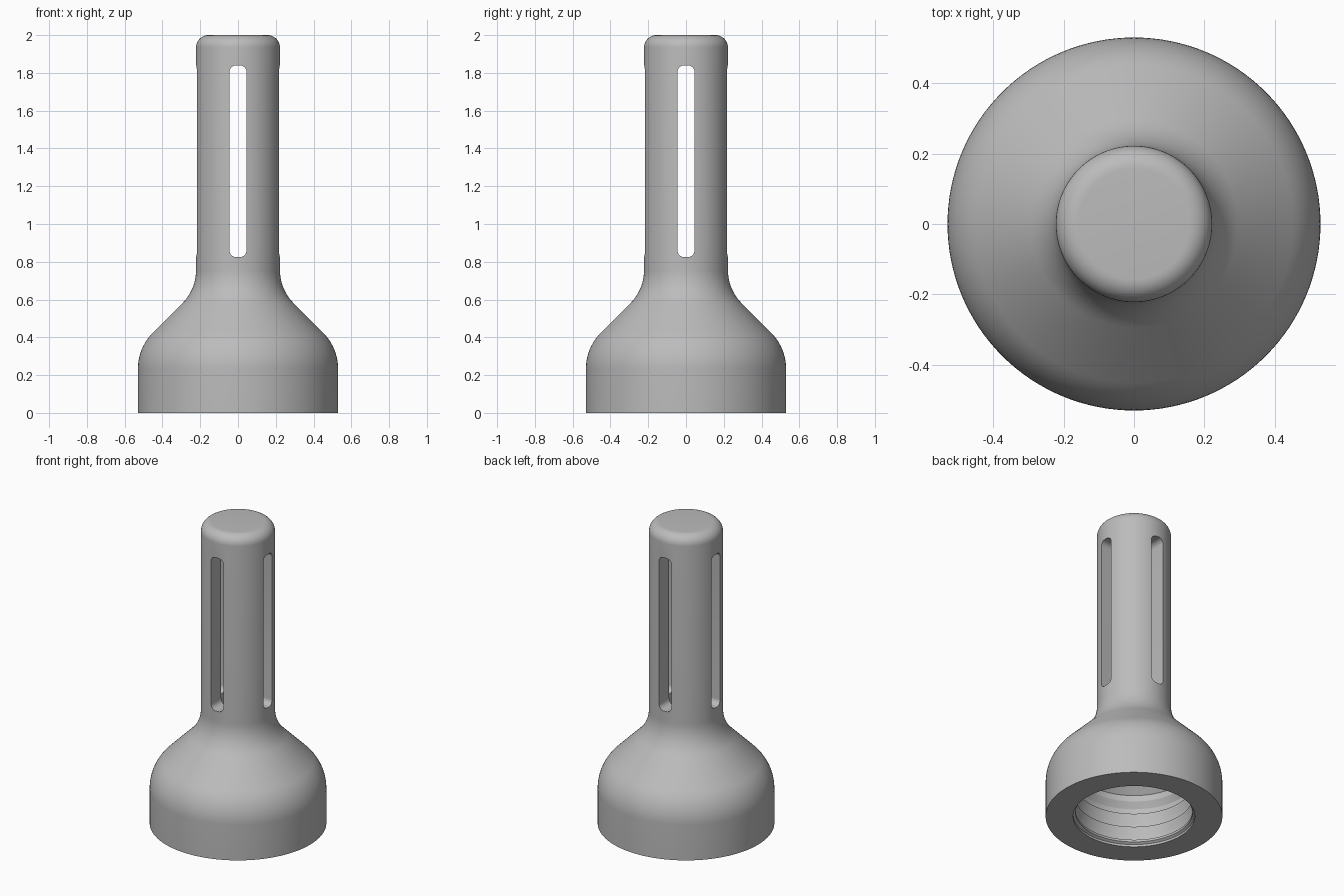
import bpy, bmesh, math
from mathutils import Vector

cube = bpy.data.objects.get("Cube")
if cube:
    bpy.data.objects.remove(cube, do_unlink=True)

SEGMENTS = 128

grey = bpy.data.materials.new("mid_grey")
grey.use_nodes = True
colour = (0.5, 0.5, 0.5, 1)
grey.diffuse_color = colour
grey.node_tree.nodes["Principled BSDF"].inputs["Base Color"].default_value = colour


def fillet(before, corner, after, radius, steps=10):
    """Points of a circular arc that rounds one profile corner."""
    c = Vector(corner)
    a = (Vector(before) - c).normalized()
    b = (Vector(after) - c).normalized()
    half = a.angle(b) / 2
    centre = c + (a + b).normalized() * (radius / math.sin(half))
    start = c + a * (radius / math.tan(half)) - centre
    end = c + b * (radius / math.tan(half)) - centre
    arc = start.angle(end)
    return [centre + (start * math.sin((1 - t) * arc) + end * math.sin(t * arc)) / math.sin(arc)
            for t in (i / steps for i in range(steps + 1))]


def rounded(corners):
    """Turn (radius, height, fillet) corners into a profile."""
    out = []
    for i, (r, z, f) in enumerate(corners):
        if f:
            out += fillet(corners[i - 1][:2], (r, z), corners[i + 1][:2], f)
        else:
            out.append(Vector((r, z)))
    return out


def lathe(name, profile):
    bm = bmesh.new()
    verts = [bm.verts.new((p[0], 0, p[1])) for p in profile]
    edges = [bm.edges.new(pair) for pair in zip(verts, verts[1:])]
    bmesh.ops.spin(bm, geom=verts + edges, cent=(0, 0, 0), axis=(0, 0, 1),
                   angle=math.tau, steps=SEGMENTS, use_duplicate=False)
    bmesh.ops.remove_doubles(bm, verts=bm.verts, dist=1e-5)
    bmesh.ops.recalc_face_normals(bm, faces=bm.faces)
    mesh = bpy.data.meshes.new(name)
    bm.to_mesh(mesh)
    bm.free()
    obj = bpy.data.objects.new(name, mesh)
    bpy.context.collection.objects.link(obj)
    mesh.materials.append(grey)
    return obj


def slot_cutter(angle):
    """Tall box with rounded ends that passes through the whole tube."""
    bm = bmesh.new()
    bmesh.ops.create_cube(bm, size=1)
    bmesh.ops.scale(bm, vec=(0.09, 0.6, 1.015), verts=bm.verts)
    along = [e for e in bm.edges if abs(e.verts[0].co.y - e.verts[1].co.y) > 0.1]
    bmesh.ops.bevel(bm, geom=along, offset=0.035, segments=8, profile=0.5, affect='EDGES')
    mesh = bpy.data.meshes.new("slot_cutter")
    bm.to_mesh(mesh)
    bm.free()
    mesh.materials.append(grey)
    obj = bpy.data.objects.new("slot_cutter", mesh)
    bpy.context.collection.objects.link(obj)
    obj.location.z = 1.3325
    obj.rotation_euler.z = angle
    obj.hide_render = True
    return obj


# Outer skin: wide collar, sloped shoulder, narrow tube, rounded cap
outer = rounded([(0.53, 0, 0), (0.53, 0.345, 0.27), (0.222, 0.653, 0.25),
                 (0.222, 2, 0.065), (0, 2, 0)])

# Inner skin: closed tube, funnel, then a bore with shallow thread grooves
inner = [(0, 1.88), (0.12, 1.88), (0.12, 0.56), (0.34, 0.34), (0.34, 0.30)]
for z in (0.26, 0.17, 0.08):
    inner += [(0.365, z), (0.365, z - 0.035), (0.35, z - 0.04), (0.35, z - 0.055)]
inner += [(0.365, 0.015), (0.365, 0), (0.53, 0)]

body = lathe("slotted_housing", outer + [Vector(p) for p in inner])

# Four slots from two crossing cutters
for angle in (0, math.pi / 2):
    cutter = slot_cutter(angle)
    cut = body.modifiers.new("slot", 'BOOLEAN')
    cut.object = cutter
    cut.operation = 'DIFFERENCE'
    cut.solver = 'EXACT'
    bpy.context.view_layer.objects.active = body
    bpy.ops.object.modifier_apply(modifier=cut.name)
    bpy.data.objects.remove(cutter, do_unlink=True)

bpy.ops.object.select_all(action='DESELECT')
body.select_set(True)
bpy.context.view_layer.objects.active = body
bpy.ops.object.shade_smooth_by_angle(angle=math.radians(30))
